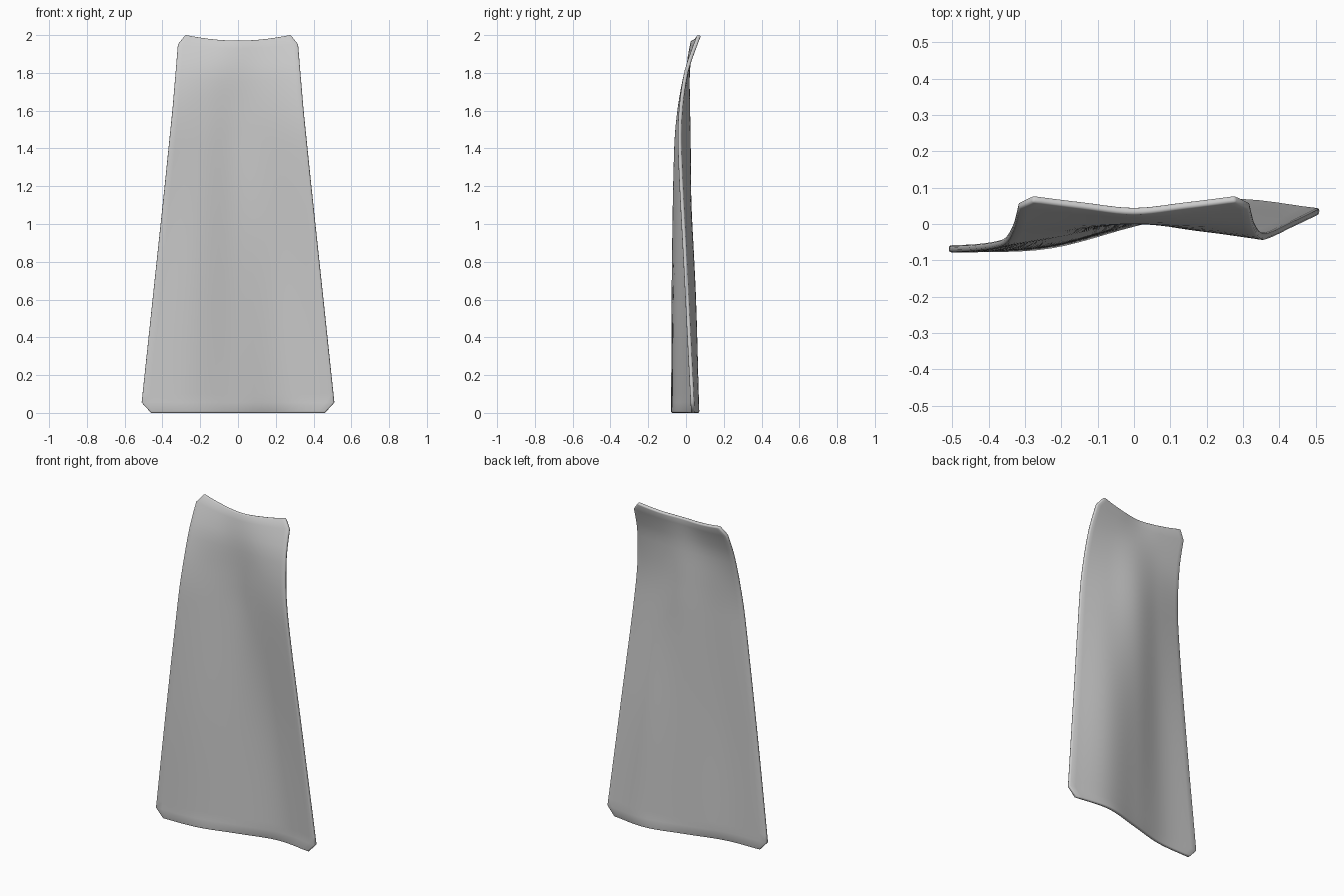
import bpy, bmesh

if "Cube" in bpy.data.objects:
    bpy.data.objects.remove(bpy.data.objects["Cube"])

# Cross-sections: height -> y of the sheet at u = -1, -0.5, 0, 0.5, 1
HEIGHTS = [0.0, 0.7, 1.4, 1.6, 1.8, 1.9, 2.0]
SECTIONS = [
    [-0.069, -0.058, 0.003, 0.060, 0.036],
    [-0.066, -0.048, 0.010, 0.039, 0.000],
    [-0.054, -0.022, 0.015, -0.004, -0.034],
    [-0.037, -0.011, 0.012, -0.009, -0.029],
    [0.000, 0.003, 0.010, 0.003, 0.000],
    [0.032, 0.024, 0.019, 0.024, 0.032],
    [0.070, 0.052, 0.036, 0.052, 0.070],
]
COLUMNS = [-1, -0.5, 0, 0.5, 1]

# Half-width profile, with the clipped corners at both ends
WIDTH_Z = [0.0, 0.055, 0.6, 1.2, 1.6, 1.95, 2.0]
WIDTH_X = [0.46, 0.51, 0.452, 0.388, 0.347, 0.318, 0.278]


def locate(keys, t):
    i = 0
    while i < len(keys) - 2 and t > keys[i + 1]:
        i += 1
    return i, (t - keys[i]) / (keys[i + 1] - keys[i])


def linear(keys, vals, t):
    i, f = locate(keys, t)
    return vals[i] + (vals[i + 1] - vals[i]) * f


def smooth(keys, vals, t):
    """Cubic Hermite interpolation through the points."""
    def slope(k):
        a, b = max(k - 1, 0), min(k + 1, len(keys) - 1)
        return (vals[b] - vals[a]) / (keys[b] - keys[a])
    i, f = locate(keys, t)
    h = keys[i + 1] - keys[i]
    return ((2 * f**3 - 3 * f**2 + 1) * vals[i] + (f**3 - 2 * f**2 + f) * h * slope(i)
            + (3 * f**2 - 2 * f**3) * vals[i + 1] + (f**3 - f**2) * h * slope(i + 1))


# Curved, twisted sheet as a grid
NU = 24
rows = [0.0] + [0.055 + (1.95 - 0.055) * k / 40 for k in range(41)] + [2.0]
bm = bmesh.new()
grid = []
for z in rows:
    section = [smooth(HEIGHTS, [s[c] for s in SECTIONS], z) for c in range(5)]
    w = linear(WIDTH_Z, WIDTH_X, z)
    line = []
    for k in range(NU + 1):
        u = -1 + 2 * k / NU
        dip = 0.03 * (1 - u * u) * max(0, (z - 1.6) / 0.4) ** 2
        line.append(bm.verts.new((w * u, smooth(COLUMNS, section, u), z - dip)))
    grid.append(line)
for a, b in zip(grid, grid[1:]):
    for k in range(NU):
        bm.faces.new((a[k], a[k + 1], b[k + 1], b[k]))
mesh = bpy.data.meshes.new("curved_panel")
bm.to_mesh(mesh)
bm.free()
panel = bpy.data.objects.new("curved_panel", mesh)
bpy.context.collection.objects.link(panel)

# Thickness and softened rim
solid = panel.modifiers.new("thickness", 'SOLIDIFY')
solid.thickness = 0.02
solid.offset = 0
bevel = panel.modifiers.new("rim", 'BEVEL')
bevel.width = 0.007
bevel.segments = 2
bevel.limit_method = 'ANGLE'
bevel.angle_limit = 1.0

bpy.context.view_layer.objects.active = panel
panel.select_set(True)
bpy.ops.object.shade_smooth_by_angle(angle=0.9)
